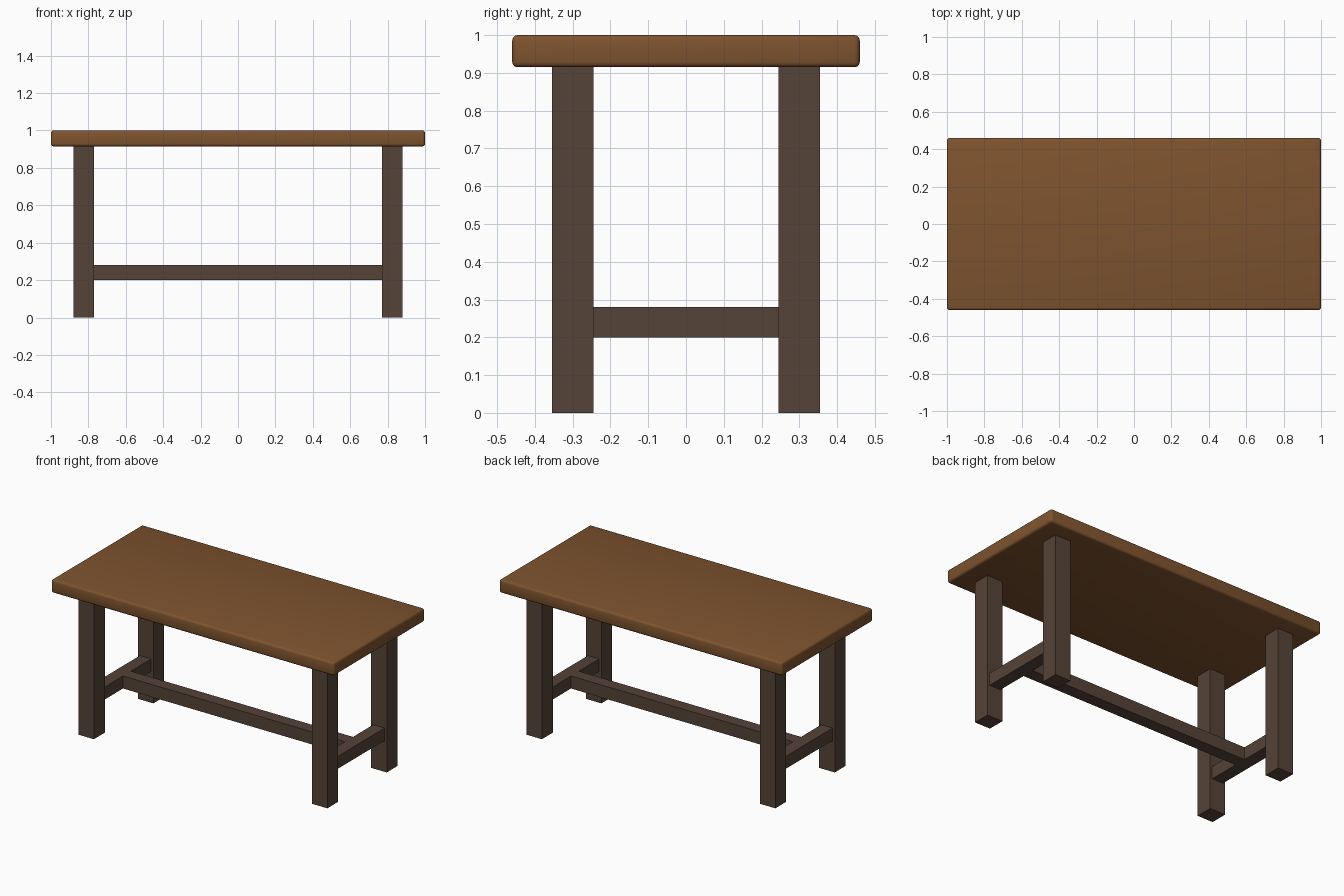
import bpy

cube = bpy.data.objects.get("Cube")
if cube:
    bpy.data.objects.remove(cube, do_unlink=True)


def make_material(name, colour):
    mat = bpy.data.materials.new(name)
    mat.use_nodes = True
    mat.diffuse_color = colour
    mat.node_tree.nodes["Principled BSDF"].inputs["Base Color"].default_value = colour
    return mat


def box(name, centre, size, mat):
    bpy.ops.mesh.primitive_cube_add(size=1, location=centre)
    obj = bpy.context.object
    obj.name = name
    obj.scale = size
    bpy.ops.object.transform_apply(location=False, rotation=False, scale=True)
    obj.data.materials.append(mat)
    return obj


warm_wood = make_material("warm brown wood", (0.21, 0.087, 0.028, 1))
dark_wood = make_material("dark brown wood", (0.09, 0.056, 0.039, 1))

LEG_X, LEG_Y, LEG = 0.825, 0.30, 0.11
TOP_Z, THICK = 0.915, 0.085
RAIL, RAIL_Z = 0.08, 0.24

# Table top with softly rounded edges
top = box("table_top", (0, 0, TOP_Z + THICK / 2), (2, 0.92, THICK), warm_wood)
bevel = top.modifiers.new("rounded_edges", "BEVEL")
bevel.width = 0.014
bevel.segments = 3
bpy.ops.object.shade_smooth()

# Four square legs and the end rails joining each pair
for side, sx in (("left", 1), ("right", -1)):
    for end, sy in (("front", -1), ("back", 1)):
        box(f"{end}_{side}_leg", (sx * LEG_X, sy * LEG_Y, TOP_Z / 2),
            (LEG, LEG, TOP_Z), dark_wood)
    box(f"{side}_end_rail", (sx * LEG_X, 0, RAIL_Z),
        (RAIL, 2 * LEG_Y - LEG, RAIL), dark_wood)

# Long stretcher between the end rails
box("long_stretcher", (0, 0, RAIL_Z), (2 * LEG_X - RAIL, RAIL, RAIL), dark_wood)
